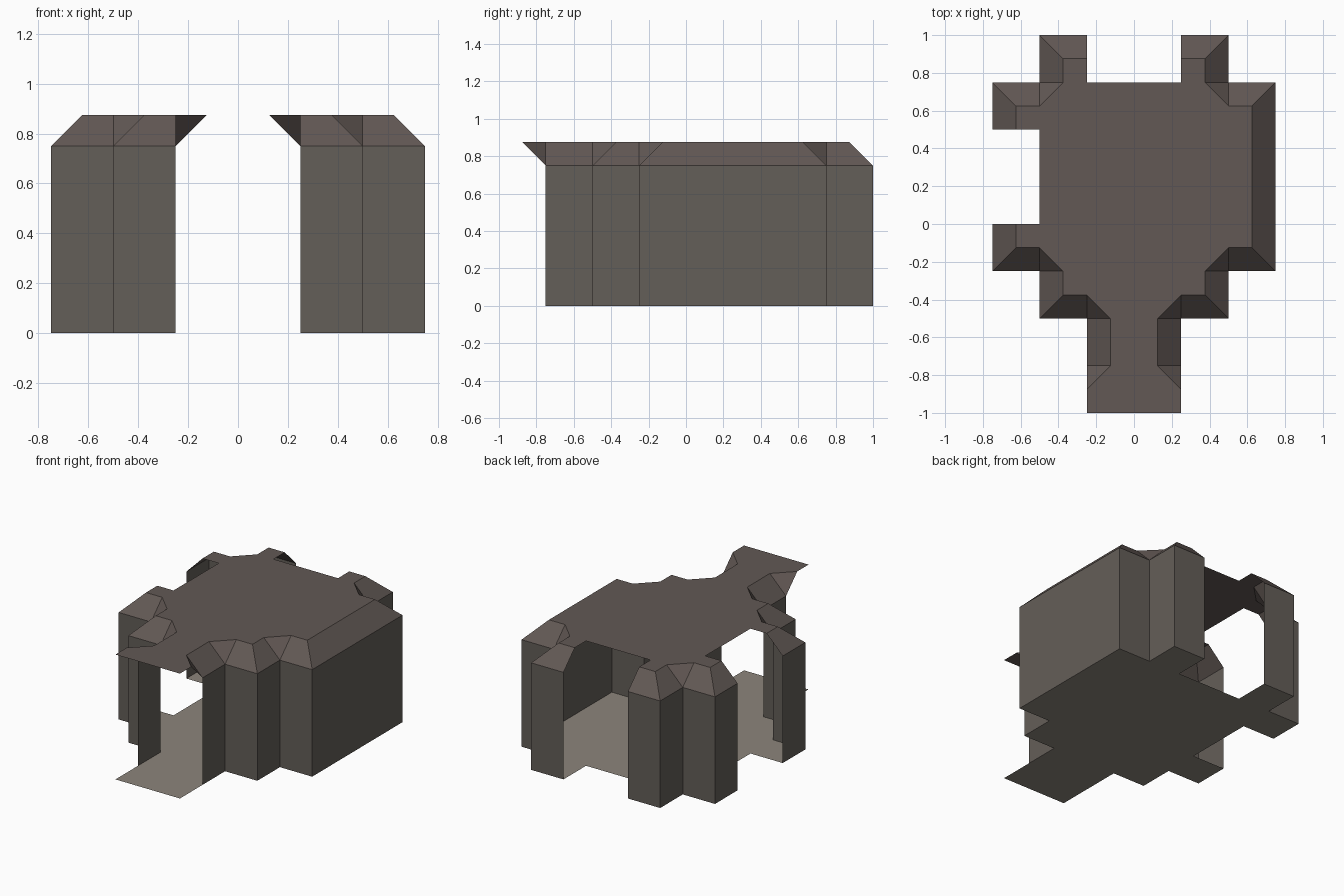
import bpy
from mathutils import Vector

if "Cube" in bpy.data.objects:
    bpy.data.objects.remove(bpy.data.objects["Cube"])

WALL_H, TOP_H, INSET = 0.75, 0.875, 0.125


def material(name, rgb):
    m = bpy.data.materials.new(name)
    m.diffuse_color = (*rgb, 1)
    m.use_nodes = True
    m.node_tree.nodes["Principled BSDF"].inputs["Base Color"].default_value = m.diffuse_color
    return m


WALL = material("wall stone", (0.127, 0.112, 0.098))
ROOF = material("roof stone", (0.122, 0.098, 0.089))
FLOOR = material("floor stone", (0.262, 0.235, 0.198))


def build(name, verts, faces, mat):
    me = bpy.data.meshes.new(name)
    me.from_pydata(verts, [], faces)
    me.materials.append(mat)
    ob = bpy.data.objects.new(name, me)
    bpy.context.collection.objects.link(ob)
    return ob


def flat(name, outline, z, mat, down=False):
    idx = list(range(len(outline)))
    build(name, [(p[0], p[1], z) for p in outline], [idx[::-1] if down else idx], mat)


def wall_run(name, path, lead_in=None, lead_out=None):
    """Upright walls along a counter-clockwise path, plus the sloped band above.
    Returns the upper edge of the band, which borders the roof."""
    pts = [Vector(p) for p in path]
    dirs = [(b - a).normalized() for a, b in zip(pts, pts[1:])]
    before = [Vector(lead_in) if lead_in else dirs[0]] + dirs
    after = dirs + [Vector(lead_out) if lead_out else dirs[-1]]
    # upper points at each corner: one at outer corners, two at inner corners
    tops = []
    for p, d0, d1 in zip(pts, before, after):
        n0, n1 = Vector((-d0.y, d0.x)) * INSET, Vector((-d1.y, d1.x)) * INSET
        turn = d0.x * d1.y - d0.y * d1.x
        if turn > 0.5:
            tops.append([p + n0 + n1])
        elif turn < -0.5:
            tops.append([p + n0, p + n1])
        else:
            tops.append([p + n0])
    # upright walls
    n = len(pts)
    verts = [(p.x, p.y, z) for z in (0, WALL_H) for p in pts]
    build(name + "_wall", verts, [(i + 1, i, n + i, n + i + 1) for i in range(n - 1)], WALL)
    # sloped band with corner triangles
    verts, faces = [], []

    def face(*corners):
        faces.append(list(range(len(verts), len(verts) + len(corners))))
        verts.extend((c.x, c.y, z) for c, z in corners)

    for i in range(n):
        if i < n - 1:
            face((pts[i + 1], WALL_H), (pts[i], WALL_H),
                 (tops[i][-1], TOP_H), (tops[i + 1][0], TOP_H))
        if len(tops[i]) == 2:
            face((pts[i], WALL_H), (tops[i][0], TOP_H), (tops[i][1], TOP_H))
    build(name + "_slope", verts, faces, ROOF)
    return [t for group in tops for t in group]


# wall runs between the three openings (front, back, left)
right = [(.25, -.75), (.25, -.5), (.5, -.5), (.5, -.25), (.75, -.25),
         (.75, .75), (.5, .75), (.5, 1), (.25, 1)]
back_left = [(-.25, 1), (-.5, 1), (-.5, .75), (-.75, .75), (-.75, .5)]
front_left = [(-.75, 0), (-.75, -.25), (-.5, -.25), (-.5, -.5), (-.25, -.5), (-.25, -.75)]
top_r = wall_run("right", right, lead_in=(-1, 0))
top_b = wall_run("back_left", back_left)
top_f = wall_run("front_left", front_left, lead_out=(-1, 0))

# floor and roof follow the runs and step across the openings
front_gap = [(-.25, -1), (.25, -1)]
back_gap = [(.25, .75), (-.25, .75)]
left_gap = [(-.5, .5), (-.5, 0)]
flat("floor", front_gap + right + back_gap + back_left + left_gap + front_left, 0, FLOOR)
flat("roof", front_gap + top_r + back_gap + top_b + left_gap + top_f, TOP_H, ROOF, down=True)
